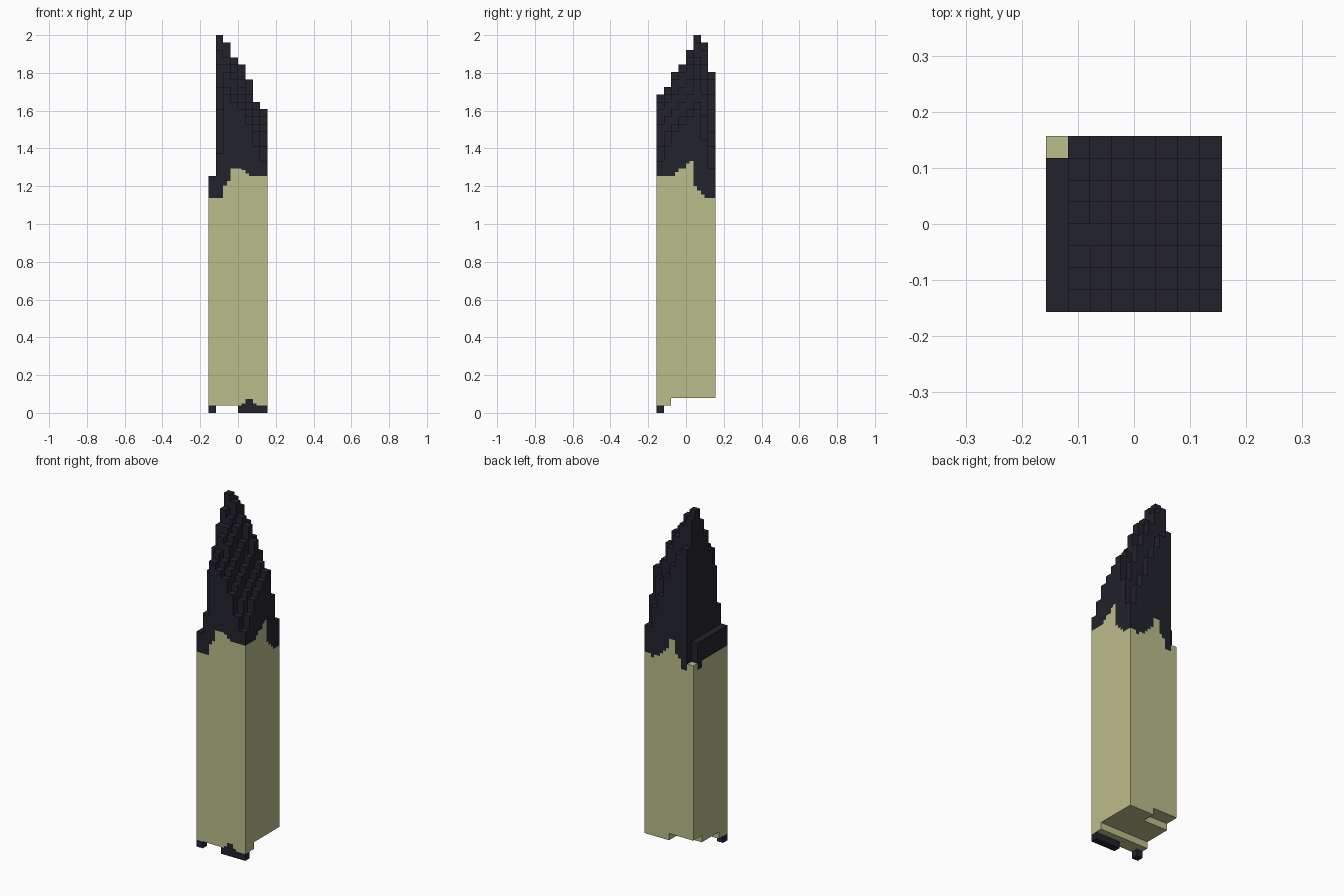
import bpy, bmesh

cube = bpy.data.objects.get("Cube")
if cube:
    bpy.data.objects.remove(cube, do_unlink=True)

N = 8                 # columns per side
U = 2 / 51            # size of one block


def material(name, rgb):
    m = bpy.data.materials.new(name)
    m.use_nodes = True
    colour = (*rgb, 1)
    m.diffuse_color = colour
    m.node_tree.nodes["Principled BSDF"].inputs["Base Color"].default_value = colour
    return m


# Column heights in blocks, front row first, each row from -x to +x
TOPS = [[int(h) for h in row.split()] for row in (
    "32 35 43 42 41 39 36 34",
    "32 41 44 43 42 40 38 36",
    "32 44 46 45 43 41 39 38",
    "32 47 47 46 44 42 40 39",
    "32 49 48 47 45 43 41 40",
    "32 51 50 48 47 45 42 41",
    "32 50 49 47 45 43 40 37",
    "29 46 45 43 41 38 36 33")]

# Ragged char line on each outer wall, two strips per column,
# running anticlockwise: front, +x side, back, -x side
CHAR_LINES = {
    (0, -1): [29] * 4 + [30.7, 31.3, 33, 33, 33, 32.8, 32.3] + [32] * 5,
    (1, 0): [32] * 5 + [32.5, 33, 33, 33.7, 34, 30.6, 30, 29.5] + [29] * 3,
    (0, 1): [29, 29, 28.5, 29, 29, 29.5, 30, 30.5, 32, 32, 30, 29.5, 28, 28, 29, 29],
    (-1, 0): [29, 29, 28, 28] + [29] * 12,
}
SCORCH = {9: 1.3, 10: 1.9, 11: 1.9, 12: 1.3}   # dark notch low on the front


def bottom(i, j):
    """Underside level of a column: feet in front, broken steps behind."""
    if j == 0:
        return 1 if 1 <= i <= 3 else 0
    if j == 1:
        return 1
    return 3 if i < 4 and j >= 6 else 2


wood, char = bmesh.new(), bmesh.new()


def face(bm, points):
    bm.faces.new([bm.verts.new(((x - N / 2) * U, (y - N / 2) * U, z * U))
                  for x, y, z in points])


def wall(bm, p, q, z0, z1):
    """Upright quad from p to q, left to right as seen from outside."""
    if z1 - z0 > 0.001:
        face(bm, [(*p, z0), (*q, z0), (*q, z1), (*p, z1)])


def outer_wall(side, k, p, q, z0, z1):
    """Outside wall of a column, cut into two strips along the char line."""
    mid = ((p[0] + q[0]) / 2, (p[1] + q[1]) / 2)
    for s, (a, b) in enumerate(((p, mid), (mid, q))):
        strip = 2 * k + s
        low = max(z0, 1)
        if side == (0, -1):
            low = max(low, SCORCH.get(strip, 0))
        high = min(CHAR_LINES[side][strip], z1)
        wall(char, a, b, z0, low)
        wall(wood, a, b, low, high)
        wall(char, a, b, high, z1)


for j in range(N):
    for i in range(N):
        top, base = TOPS[j][i], bottom(i, j)
        corners = [(i, j), (i + 1, j), (i + 1, j + 1), (i, j + 1)]
        # Column cap and underside
        face(wood if top == 29 else char, [(*c, top) for c in corners])
        face(char if base == 0 else wood, [(*c, base) for c in reversed(corners)])
        # Four sides, in the order front, +x, back, -x
        sides = ((0, -1), i), ((1, 0), j), ((0, 1), N - 1 - i), ((-1, 0), N - 1 - j)
        for n, (side, k) in enumerate(sides):
            p, q = corners[n], corners[(n + 1) % 4]
            a, b = i + side[0], j + side[1]
            if 0 <= a < N and 0 <= b < N:
                wall(char, p, q, TOPS[b][a], top)
                step = bottom(a, b)
                if base == 0:
                    wall(char, p, q, 0, min(step, 1))
                wall(wood, p, q, max(base, 1), step)
            else:
                outer_wall(side, k, p, q, base, top)

# Wooden shaft and burnt tip with feet
for name, bm, mat in (
        ("wooden_shaft", wood, material("pale wood", (0.497, 0.509, 0.258))),
        ("charred_wood", char, material("charcoal", (0.016, 0.016, 0.026)))):
    bmesh.ops.remove_doubles(bm, verts=bm.verts, dist=0.0001)
    mesh = bpy.data.meshes.new(name)
    bm.to_mesh(mesh)
    bm.free()
    mesh.materials.append(mat)
    bpy.context.collection.objects.link(bpy.data.objects.new(name, mesh))
